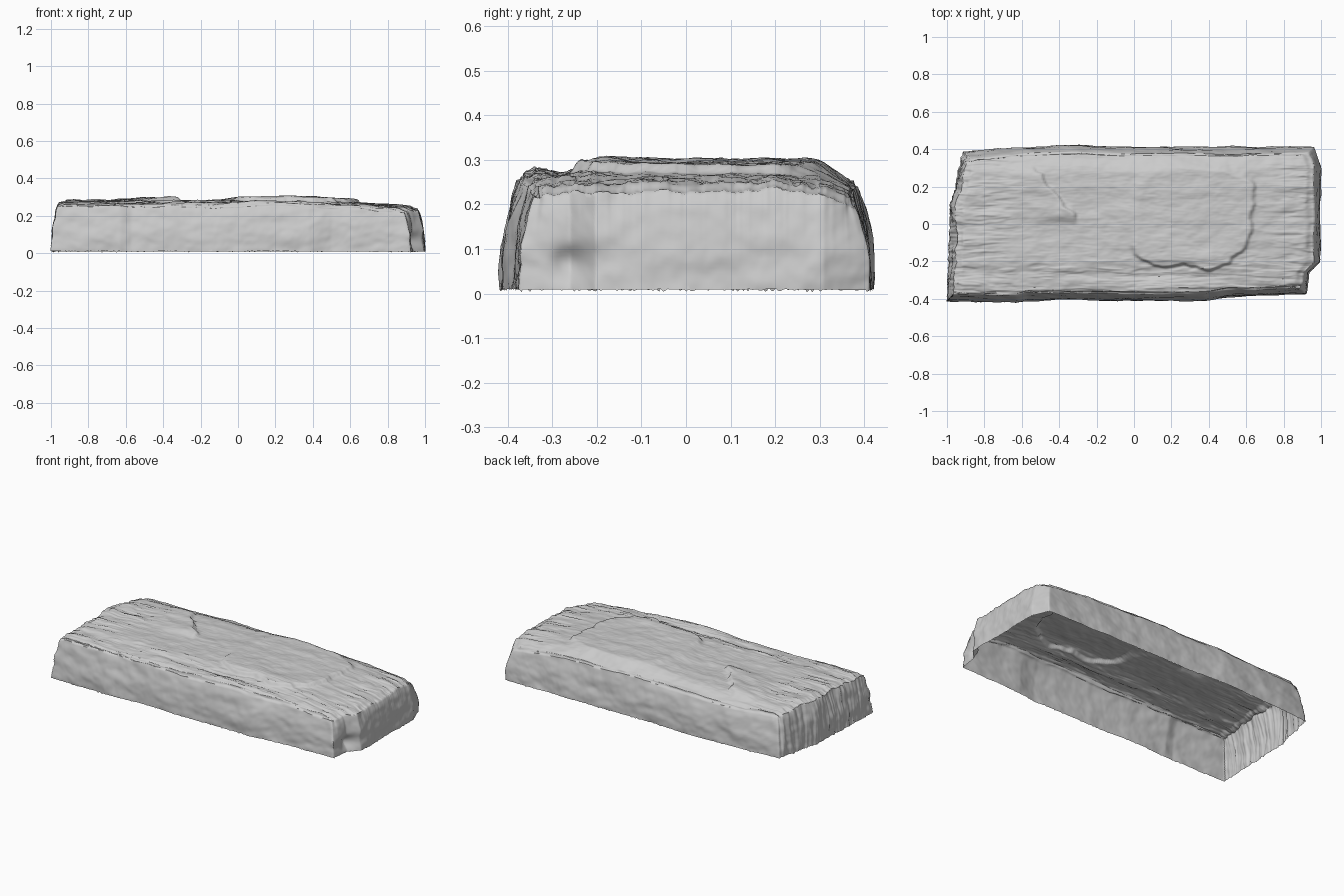
import bpy, bmesh, math
from mathutils import Vector, noise

if "Cube" in bpy.data.objects:
    bpy.data.objects.remove(bpy.data.objects["Cube"], do_unlink=True)

N = 240          # grid divisions each way
RIM = 0.8        # share of the grid that forms the top; the rest folds down as walls

# Plan outline and lengthwise height, as (position, value) profiles
LEFT = [(-1, -.99), (-.4, -.985), (0, -.975), (.3, -.98), (.5, -.95), (.8, -.93), (1, -.905)]
RIGHT = [(-1, .91), (-.72, .93), (-.58, .985), (.75, .985), (1, .95)]
FRONT = [(-1, -.405), (-.63, -.412), (-.57, -.397), (-.1, -.40), (.38, -.402), (.5, -.38), (1, -.365)]
BACK = [(-1, .375), (-.6, .402), (-.3, .415), (0, .402), (1, .405)]
HEIGHT = [(-1, .277), (-.5, .279), (.2, .285), (.6, .272), (.85, .252), (1, .238)]


def profile(points, t):
    t = max(points[0][0], min(points[-1][0], t))
    for (a, p), (b, q) in zip(points, points[1:]):
        if t <= b:
            return p + (q - p) * (t - a) / (b - a)


def smooth(a, b, t):
    t = max(0, min(1, (t - a) / (b - a)))
    return t * t * (3 - 2 * t)


def rough(x, y, z, octaves=3):
    return noise.fractal(Vector((x, y, z)), 1.0, 2.0, octaves)


def plan(u, v):
    x0, x1 = profile(LEFT, v), profile(RIGHT, v)
    x = x0 + (x1 - x0) * (u + 1) / 2
    y0, y1 = profile(FRONT, x), profile(BACK, x)
    return x, y0 + (y1 - y0) * (v + 1) / 2


def top_height(x, y):
    z = profile(HEIGHT, x)
    # Worn front and back margins
    z -= .01 * smooth(-.2, -.27, y) + .032 * smooth(.27, .38, y)
    z -= .01 * smooth(-.3, -.37, y)
    # Large raised flake, crisply broken at the front and right, fading at the left
    wob = rough(x * 4, y * 4, 1, 4) * .16
    d = (abs((x - .29) / .33) ** 3 + abs((y - .06) / .29) ** 3) ** (1 / 3) + wob
    fade = .03 + .25 * smooth(.25, 0, x) * smooth(-.2, .05, y) + .15 * smooth(.2, .32, y)
    z += .019 * smooth(1 + fade, 1 - fade, d)
    # Small ledge that ends in a slanting break
    edge = -.31 - .7 * max(0, y - .03) + .06 * rough(x * 7, y * 7, 4)
    z += .02 * smooth(edge + .012, edge - .012, x) * smooth(edge - .35, edge, x) \
        * smooth(-.01, .05, y) * smooth(.33, .25, y)
    # Layered grain running lengthwise, stronger at the front and ends
    strength = .25 + .75 * max(smooth(-.12, -.25, y), smooth(-.5, -.8, x), smooth(.65, .9, x))
    g = rough(x * 1.6, y * 13, 7, 4) * 3
    layer = math.floor(g) + smooth(.3, .7, g - math.floor(g))
    z += strength * (.004 * layer + .004 * rough(x * 4, y * 24, 2))
    # Broad lumps and small pits
    return z + .004 * rough(x * 5, y * 7, 9) + .003 * rough(x * 14, y * 18, 5)


def place(co):
    u, v = co.x, co.y
    m = max(abs(u), abs(v))
    if m <= RIM:
        u, v, t, edge = u / RIM, v / RIM, 0, m / RIM
    else:
        u, v, t, edge = u / m, v / m, (m - RIM) / (1 - RIM), 1
    x, y = plan(u, v)
    z = top_height(x, y) - .012 * smooth(.93, 1, edge)
    if t:
        z *= 1 - t
        # Fine ragged lower rim
        if t > .99:
            z = .013 - .014 * abs(noise.noise(Vector((x * 90, y * 90, 0))))
    # Walls lean in toward the top, with chipped and furrowed faces
    lean = (1 - t) ** 2.5
    side = smooth(.8, 1, edge)
    chips = rough(x * 4, y * 6, z * 8) * .009 + rough(x * 13, y * 13, z * 16) * .003
    furrow = .016 * abs(rough(x, y * 17, z * 1.5)) * smooth(0, -1, u)
    out = side * (chips - furrow)
    if u > .9:
        # Hollow near the front of the right end
        out -= side * .03 * math.exp(-((y + .25) / .05) ** 2 - ((z - .07) / .04) ** 2)
    right = math.copysign(smooth(.9, 1, abs(u)), u)
    back = math.copysign(smooth(.85, 1, abs(v)), v)
    dx = right * (out + side * (.012 - .035 * lean))
    dy = back * (out + side * (.008 - .035 * lean))
    return Vector((x + dx, y + dy, z))


# Open-bottomed stone slab, one folded grid
bm = bmesh.new()
bmesh.ops.create_grid(bm, x_segments=N, y_segments=N, size=1)
for vert in bm.verts:
    vert.co = place(vert.co)

mesh = bpy.data.meshes.new("stone_slab")
bm.to_mesh(mesh)
bm.free()
slab = bpy.data.objects.new("stone_slab", mesh)
bpy.context.collection.objects.link(slab)

# Plain grey stone
stone = bpy.data.materials.new("grey_stone")
stone.use_nodes = True
colour = (.6, .6, .6, 1)
stone.diffuse_color = colour
shader = stone.node_tree.nodes["Principled BSDF"]
shader.inputs["Base Color"].default_value = colour
shader.inputs["Roughness"].default_value = .9
mesh.materials.append(stone)

bpy.context.view_layer.objects.active = slab
slab.select_set(True)
bpy.ops.object.shade_smooth_by_angle(angle=math.radians(60))
